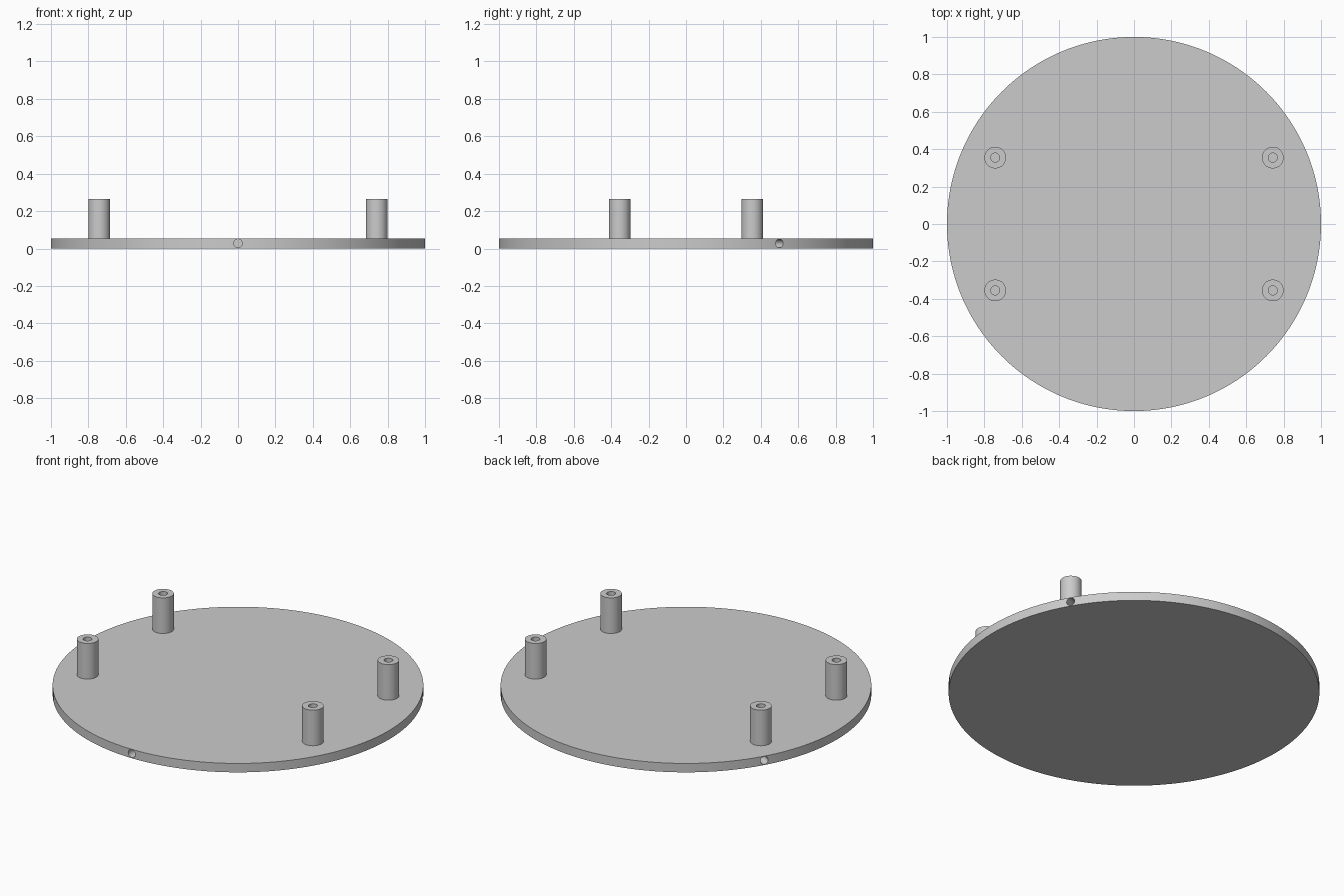
import bpy, bmesh
from math import radians, cos, sin, pi
from mathutils import Matrix, Vector

if "Cube" in bpy.data.objects:
    bpy.data.objects.remove(bpy.data.objects["Cube"], do_unlink=True)

PLATE_TOP, POST_TOP = 0.053, 0.265
POST_R, BORE_R, HOLE_R = 0.058, 0.024, 0.023
HOLE_Z, HOLE_DEPTH = 0.027, 0.12

grey = bpy.data.materials.new("plain_grey")
grey.use_nodes = True
colour = (0.6, 0.6, 0.6, 1)
grey.diffuse_color = colour
grey.node_tree.nodes["Principled BSDF"].inputs["Base Color"].default_value = colour


def make_object(name, bm):
    bmesh.ops.recalc_face_normals(bm, faces=bm.faces)
    mesh = bpy.data.meshes.new(name)
    bm.to_mesh(mesh)
    bm.free()
    mesh.materials.append(grey)
    obj = bpy.data.objects.new(name, mesh)
    bpy.context.collection.objects.link(obj)
    return obj


def activate(obj):
    bpy.ops.object.select_all(action='DESELECT')
    obj.select_set(True)
    bpy.context.view_layer.objects.active = obj


def smooth(obj):
    activate(obj)
    bpy.ops.object.shade_smooth_by_angle(angle=radians(30))


def cylinder(bm, radius, depth, matrix, segments):
    bmesh.ops.create_cone(bm, cap_ends=True, segments=segments, radius1=radius,
                          radius2=radius, depth=depth, matrix=matrix)


# Round base plate
bm = bmesh.new()
cylinder(bm, 1, PLATE_TOP, Matrix.Translation((0, 0, PLATE_TOP / 2)), 192)
plate = make_object("base_plate", bm)

# Three radial screw holes drilled into the rim
bm = bmesh.new()
for angle in (-90, 30, 150):
    a = radians(angle)
    outward = Vector((cos(a), sin(a), 0))
    turn = outward.to_track_quat('Z', 'Y').to_matrix().to_4x4()
    place = Matrix.Translation(outward + Vector((0, 0, HOLE_Z))) @ turn
    cylinder(bm, HOLE_R, HOLE_DEPTH * 2, place, 32)
cutter = make_object("rim_hole_cutter", bm)
cutter.hide_render = True
cut = plate.modifiers.new("rim_holes", 'BOOLEAN')
cut.operation = 'DIFFERENCE'
cut.solver = 'EXACT'
cut.object = cutter
activate(plate)
bpy.ops.object.modifier_apply(modifier=cut.name)
bpy.data.objects.remove(cutter, do_unlink=True)
smooth(plate)


# Hollow standoff posts, each a revolved profile
def post(name, x, y):
    bm = bmesh.new()
    profile = [(POST_R, PLATE_TOP), (POST_R, POST_TOP),
               (BORE_R, POST_TOP), (BORE_R, PLATE_TOP)]
    verts = [bm.verts.new((r, 0, z)) for r, z in profile]
    edges = [bm.edges.new(pair) for pair in zip(verts, verts[1:])]
    bmesh.ops.spin(bm, geom=verts + edges, cent=(0, 0, 0), axis=(0, 0, 1),
                   angle=2 * pi, steps=48)
    bmesh.ops.remove_doubles(bm, verts=bm.verts, dist=0.0001)
    bmesh.ops.translate(bm, verts=bm.verts, vec=(x, y, 0))
    smooth(make_object(name, bm))


for side, sx in (("left", 1), ("right", -1)):
    for end, sy in (("front", -1), ("back", 1)):
        post(f"{end}_{side}_post", sx * 0.742, sy * 0.355)
